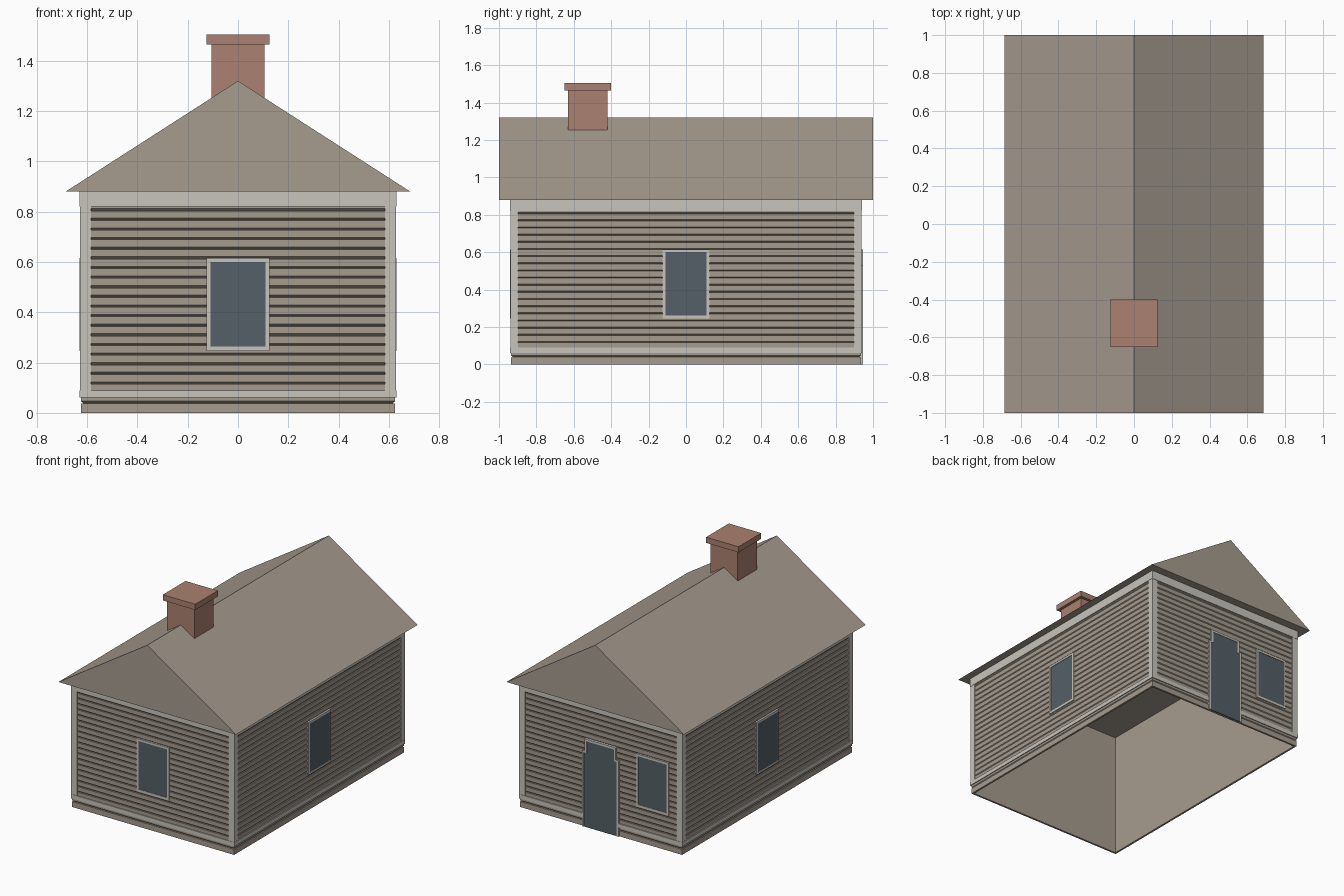
import bpy
import bmesh
from mathutils import Vector

cube = bpy.data.objects.get("Cube")
if cube:
    bpy.data.objects.remove(cube, do_unlink=True)


def material(name, rgb):
    mat = bpy.data.materials.new(name)
    mat.use_nodes = True
    colour = (*rgb, 1.0)
    mat.diffuse_color = colour
    mat.node_tree.nodes["Principled BSDF"].inputs["Base Color"].default_value = colour
    return mat


TAUPE = material("taupe_wood", (0.38, 0.33, 0.275))
TRIM = material("pale_trim", (0.58, 0.555, 0.505))
GLASS = material("slate_glass", (0.09, 0.115, 0.135))
BRICK = material("chimney_brick", (0.41, 0.22, 0.165))

HX, HY, EAVE = 0.625, 0.935, 0.88   # wall half sizes and wall height


def finish(name, bm, mat):
    bmesh.ops.recalc_face_normals(bm, faces=bm.faces)
    mesh = bpy.data.meshes.new(name)
    bm.to_mesh(mesh)
    bm.free()
    mesh.materials.append(mat)
    obj = bpy.data.objects.new(name, mesh)
    bpy.context.collection.objects.link(obj)
    return obj


def add_box(bm, lo, hi):
    lo, hi = Vector(lo), Vector(hi)
    for v in bmesh.ops.create_cube(bm, size=1)["verts"]:
        v.co = (lo + hi) / 2 + v.co * (hi - lo)


def box(name, lo, hi, mat):
    bm = bmesh.new()
    add_box(bm, lo, hi)
    return finish(name, bm, mat)


def rect_sweep(name, profile, mat):
    """Sweep a closed (offset, height) profile around the house rectangle."""
    bm = bmesh.new()
    corners = [(1, 1), (-1, 1), (-1, -1), (1, -1)]
    loops = [[bm.verts.new((sx * (HX + o), sy * (HY + o), z)) for sx, sy in corners]
             for o, z in profile]
    for a, b in zip(loops, loops[1:] + loops[:1]):
        for i in range(4):
            j = (i + 1) % 4
            bm.faces.new((a[i], a[j], b[j], b[i]))
    return finish(name, bm, mat)


# Clapboard walls, open at top and bottom
boards = 23
step = EAVE / boards
profile = [(0, 0)]
for k in range(1, boards):
    z = k * step
    profile += [(0, z), (-0.008, z), (-0.008, z + 0.002), (0, z + 0.009)]
profile += [(0, EAVE), (-0.014, EAVE), (-0.014, 0)]
rect_sweep("clapboard_walls", profile, TAUPE)

# Horizontal trim bands
for name, z0, z1 in (("base_trim", 0.062, 0.09), ("eave_trim", 0.82, EAVE)):
    rect_sweep(name, [(-0.01, z0), (0.006, z0), (0.006, z1), (-0.01, z1)], TRIM)

# Corner boards, an L of two thin planks at each corner
for sx, end in ((-1, "right"), (1, "left")):
    for sy, side in ((-1, "front"), (1, "back")):
        bm = bmesh.new()
        for inner in ((HX - 0.04, HY - 0.01), (HX - 0.01, HY - 0.036)):
            add_box(bm, (sx * inner[0], sy * inner[1], 0.075),
                    (sx * (HX + 0.004), sy * (HY + 0.004), 0.85))
        finish(f"{side}_{end}_corner_board", bm, TRIM)

# Gable roof, a closed prism
bm = bmesh.new()
ends = [[bm.verts.new((x, y, z)) for x, z in ((-0.685, EAVE), (0.685, EAVE), (0, 1.32))]
        for y in (-1, 1)]
for end in ends:
    bm.faces.new(end)
for i in range(3):
    j = (i + 1) % 3
    bm.faces.new((ends[0][i], ends[0][j], ends[1][j], ends[1][i]))
finish("gable_roof", bm, TAUPE)

# Chimney and cap
CY = -0.525
for name, r, z0, z1 in (("chimney_stack", 0.105, 1.1, 1.465),
                        ("chimney_cap", 0.125, 1.465, 1.505)):
    box(name, (-r, CY - r, z0), (r, CY + r, z1), BRICK)


def wall_box(bm, wall, u0, u1, z0, z1, depth):
    """Add a thin box to a wall; u runs along the wall, depth is its projection."""
    axis, sign = wall
    inner, outer = sorted(sign * ((HX, HY)[axis] + d) for d in (-0.01, depth))
    if axis == 0:
        add_box(bm, (inner, u0, z0), (outer, u1, z1))
    else:
        add_box(bm, (u0, inner, z0), (u1, outer, z1))


def opening(name, wall, centre, frame, panes, lift):
    """Frame bars and glass panels, each given as (u0, u1, z0, z1)."""
    for part, mat, rects, depth in (("frame", TRIM, frame, lift + 0.003),
                                    ("panel", GLASS, panes, lift)):
        bm = bmesh.new()
        for u0, u1, z0, z1 in rects:
            wall_box(bm, wall, centre + u0, centre + u1, z0, z1, depth)
        finish(f"{name}_{part}", bm, mat)


def outline(w, t, z0, z1):
    """Two upright bars and a head bar of width t."""
    return [(-w, -w + t, z0, z1), (w - t, w, z0, z1), (-w + t, w - t, z1 - t, z1)]


# Windows
window_frame = outline(0.125, 0.015, 0.247, 0.615) + [(-0.11, 0.11, 0.247, 0.263)]
window_pane = [(-0.11, 0.11, 0.263, 0.6)]
for name, wall, centre in (("front_window", (1, -1), 0), ("left_window", (0, 1), 0),
                           ("right_window", (0, -1), 0), ("back_window", (1, 1), -0.4)):
    opening(name, wall, centre, window_frame, window_pane, 0.003)

# Back door with a narrower upper part
door_frame = outline(0.12, 0.015, 0.53, 0.615) + [
    (-0.14, -0.127, 0, 0.53), (0.127, 0.14, 0, 0.53),
    (-0.14, -0.105, 0.518, 0.53), (0.105, 0.14, 0.518, 0.53)]
door_panel = [(-0.127, 0.127, 0, 0.52), (-0.105, 0.105, 0.52, 0.6)]
opening("back_door", (1, 1), 0, door_frame, door_panel, 0.0075)
